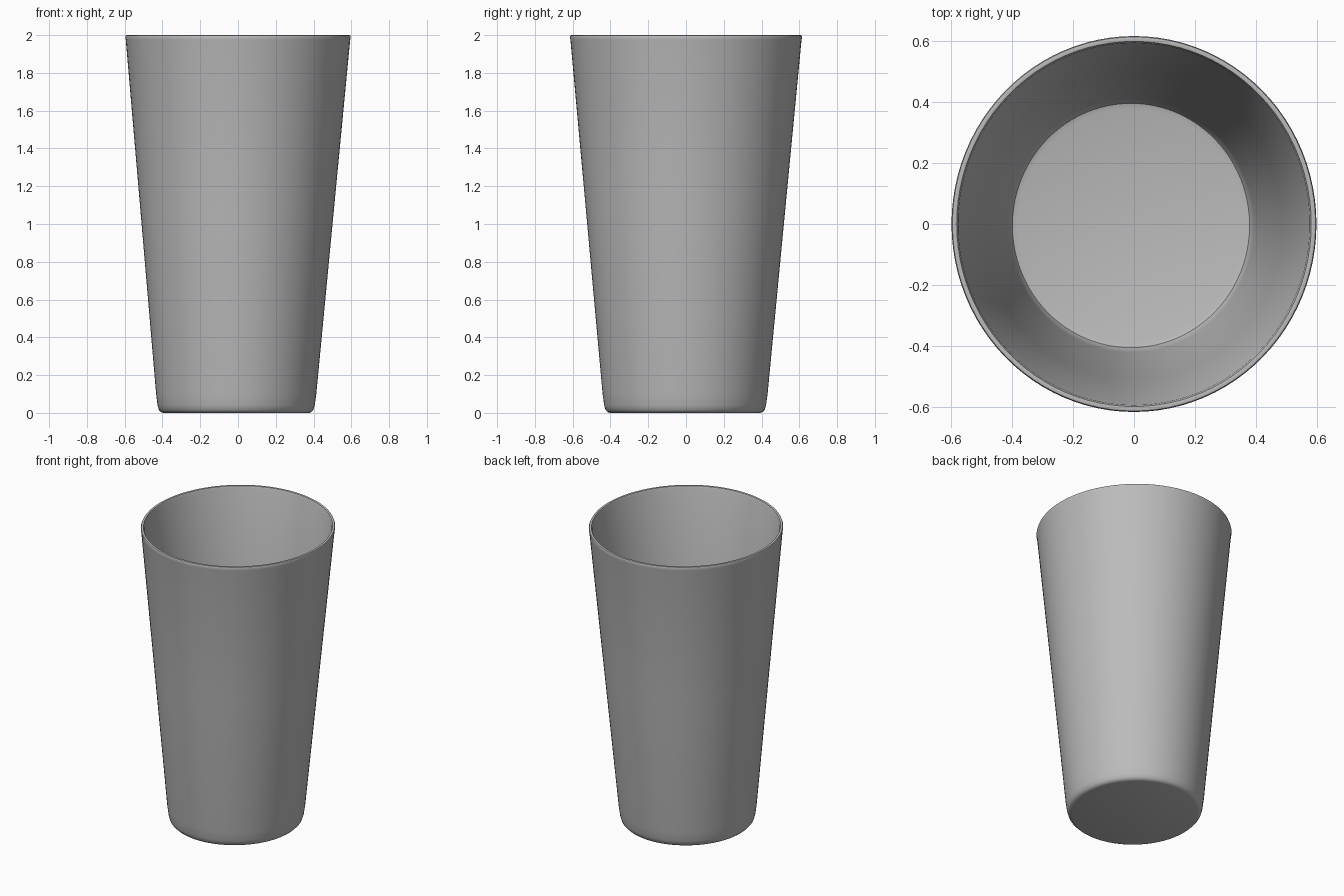
import bpy, bmesh, math

cube = bpy.data.objects.get("Cube")
if cube:
    bpy.data.objects.remove(cube, do_unlink=True)

# Plain grey material
grey = bpy.data.materials.new("plain_grey")
grey.use_nodes = True
colour = (0.5, 0.5, 0.5, 1)
grey.diffuse_color = colour
grey.node_tree.nodes["Principled BSDF"].inputs["Base Color"].default_value = colour

SIDES = 96
STRETCH = 1.03   # slightly oval in y
LEAN = -0.01     # base sits slightly off the rim's centre

# Cup profile (radius, height): underside, outer wall, rim, inner wall, floor
profile = [(0.385, 0), (0.398, 0.004), (0.409, 0.016), (0.416, 0.04), (0.424, 0.1),
           (0.51, 1.05), (0.594, 1.975), (0.597, 1.99), (0.594, 1.998), (0.588, 2.0),
           (0.58, 1.998), (0.575, 1.985), (0.49, 1.05), (0.403, 0.1),
           (0.396, 0.06), (0.388, 0.043), (0.372, 0.038)]

bm = bmesh.new()
rings = []
for radius, z in profile:
    shift = LEAN * (1 - z / 2)
    ring = []
    for i in range(SIDES):
        a = math.tau * i / SIDES
        ring.append(bm.verts.new((radius * math.cos(a) + shift,
                                  radius * math.sin(a) * STRETCH + shift / 2, z)))
    rings.append(ring)
for low, high in zip(rings, rings[1:]):
    for i in range(SIDES):
        j = (i + 1) % SIDES
        bm.faces.new((low[i], low[j], high[j], high[i]))

# Underside and inner floor
bm.faces.new(rings[0][::-1])
bm.faces.new(rings[-1])
bmesh.ops.recalc_face_normals(bm, faces=bm.faces)

mesh = bpy.data.meshes.new("cup")
bm.to_mesh(mesh)
bm.free()
mesh.materials.append(grey)
cup = bpy.data.objects.new("cup", mesh)
bpy.context.collection.objects.link(cup)
bpy.context.view_layer.objects.active = cup
cup.select_set(True)
bpy.ops.object.shade_smooth_by_angle(angle=math.radians(40))
